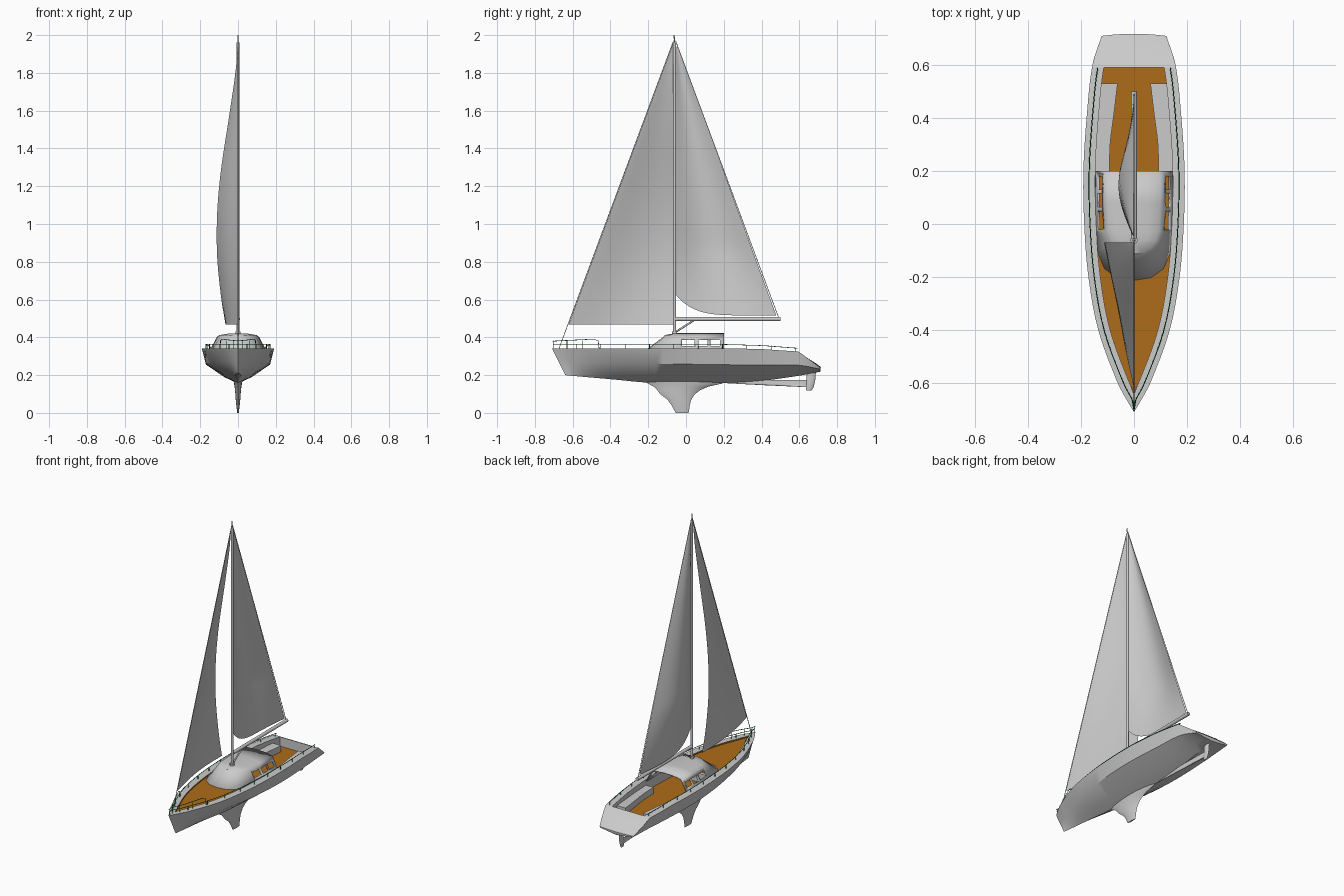
import bpy, bmesh, math

if "Cube" in bpy.data.objects:
    bpy.data.objects.remove(bpy.data.objects["Cube"])


def material(name, color):
    m = bpy.data.materials.new(name)
    m.diffuse_color = color
    m.use_nodes = True
    m.node_tree.nodes["Principled BSDF"].inputs["Base Color"].default_value = m.diffuse_color
    return m


WOOD = material("wood", (0.42, 0.15, 0.01, 1))
GREEN = material("green", (0.0, 0.2, 0.03, 1))


def smooth(table, t):
    """Cubic interpolation through (t, value) pairs."""
    n = len(table)
    t = min(max(t, table[0][0]), table[-1][0])
    i = max(k for k in range(n - 1) if table[k][0] <= t)

    def slope(k):
        a, b = table[max(k - 1, 0)], table[min(k + 1, n - 1)]
        return (b[1] - a[1]) / (b[0] - a[0])
    (t0, a), (t1, b) = table[i], table[i + 1]
    h = t1 - t0
    s = (t - t0) / h
    return ((2*s**3 - 3*s*s + 1) * a + (s**3 - 2*s*s + s) * h * slope(i)
            + (3*s*s - 2*s**3) * b + (s**3 - s*s) * h * slope(i + 1))


def steps(a, b, n):
    return [a + (b - a) * i / n for i in range(n + 1)]


def finish(name, mesh, mat=None, angle=30):
    ob = bpy.data.objects.new(name, mesh)
    bpy.context.collection.objects.link(ob)
    if mat:
        mesh.materials.clear()
        mesh.materials.append(mat)
    bpy.ops.object.select_all(action='DESELECT')
    ob.select_set(True)
    bpy.context.view_layer.objects.active = ob
    bpy.ops.object.shade_smooth_by_angle(angle=math.radians(angle))
    return ob


def loft(name, strips, mat=None, mirror=True, angle=30):
    """Skin each list of point rows, optionally mirrored across x = 0."""
    bm = bmesh.new()
    for sign in ((1, -1) if mirror else (1,)):
        for rows in strips:
            vs = [[bm.verts.new((sign * x, y, z)) for x, y, z in r] for r in rows]
            for a, b in zip(vs, vs[1:]):
                for j in range(len(a) - 1):
                    bm.faces.new((a[j], a[j + 1], b[j + 1], b[j]))
    bmesh.ops.remove_doubles(bm, verts=bm.verts, dist=0.0003)
    bmesh.ops.dissolve_degenerate(bm, edges=bm.edges, dist=0.0001)
    bmesh.ops.recalc_face_normals(bm, faces=bm.faces)
    me = bpy.data.meshes.new(name)
    bm.to_mesh(me)
    bm.free()
    return finish(name, me, mat, angle)


def tubes(name, paths, radius, mat=None, res=2):
    cu = bpy.data.curves.new(name, 'CURVE')
    cu.dimensions = '3D'
    cu.bevel_depth, cu.bevel_resolution, cu.use_fill_caps = radius, res, True
    for pts in paths:
        sp = cu.splines.new('POLY')
        sp.points.add(len(pts) - 1)
        for p, c in zip(sp.points, pts):
            p.co = (*c, 1)
    tmp = bpy.data.objects.new(name + "_path", cu)
    bpy.context.collection.objects.link(tmp)
    dg = bpy.context.evaluated_depsgraph_get()
    me = bpy.data.meshes.new_from_object(tmp.evaluated_get(dg))
    bpy.data.objects.remove(tmp)
    return finish(name, me, mat, 50)


# Hull lines
BEAM = [(-.71, 0), (-.66, .03), (-.6, .062), (-.4, .135), (-.2, .172), (0, .188),
        (.2, .191), (.4, .179), (.6, .157), (.71, .122)]
KEEL = [(-.71, .2), (-.4, .178), (-.2, .16), (0, .155), (.2, .158), (.4, .17), (.6, .197), (.71, .218)]
CHINE_Z = [(-.71, .272), (-.4, .265), (0, .258), (.4, .253), (.6, .252), (.71, .232)]
CHINE_X = [(-.71, .6), (-.4, .74), (0, .87), (.4, .9), (.71, .95)]
SHEER = [(-.71, .342), (.2, .342), (.4, .338), (.59, .325), (.6, .322), (.71, .24)]


def beam(y):
    return max(smooth(BEAM, y), 0)


def sheer(y):
    i = max(k for k in range(5) if SHEER[k][0] <= y + 1e-6)
    (a, p), (b, q) = SHEER[i], SHEER[i + 1]
    return p + (q - p) * (y - a) / (b - a)


def inner(y):
    return max(beam(y) - .045, 0)


def section(y):
    b, zs, zk, zc = beam(y), sheer(y), smooth(KEEL, y), smooth(CHINE_Z, y)
    cx = smooth(CHINE_X, y) * b
    rake = .5 * max(0, (-.3 - y) / .41) ** 2
    pts = [(0, zk), (cx * .42, zk + (zc - zk) * .33), (cx, zc), (b, zs)]
    return [(x, y + rake * (zs - z), z) for x, z in pts]


ys = steps(-.71, .59, 40) + [.6, .63, .66, .69, .71]
stern = section(.71)
loft("hull", [[section(y) for y in ys],
              [[(0, p[1] + .003, p[2]) for p in stern], stern]])
loft("side_deck", [[[(beam(y), y, sheer(y)), (inner(y), y, sheer(y))] for y in steps(-.71, .59, 40)]])
loft("transom", [[[(beam(y) * f, y + .008 * (1 - f * f) * (y > .65), sheer(y)) for f in (0, .35, .7, 1)]
                  for y in (.59, .6, .64, .68, .71)]])

# Foredeck, cockpit well and sole
SOLE = .265
fore, well = steps(-.68, -.08, 20), steps(-.08, .59, 20)
loft("foredeck", [[[(0, y, .333), (inner(y), y, .333), (inner(y), y, sheer(y))] for y in fore]], WOOD)
loft("cockpit_sole", [[[(0, y, SOLE), (inner(y), y, SOLE)] for y in well]], WOOD)
loft("cockpit_walls", [[[(inner(y), y, SOLE), (inner(y), y, sheer(y))] for y in well]]
     + [[[(0, y, SOLE), (0, y, .325)], [(inner(y), y, SOLE), (inner(y), y, .325)]] for y in (-.08, .59)])

# Cockpit seats, with curved inner edges
SEAT = [(.2, .092), (.3, .09), (.42, .075), (.53, .062)]
seat_rows = []
for y in steps(.2, .53, 10):
    s = smooth(SEAT, y)
    seat_rows.append([(s, y, SOLE), (s, y, .305), (inner(y), y, .305), (inner(y), y, SOLE)])
ends = [[[r[0], r[1]], [r[3], r[2]]] for r in (seat_rows[0], seat_rows[-1])]
loft("cockpit_seats", [seat_rows] + ends)

# Cabin shell with a raked rounded front, open aft, with side windows
base = [(.147, .2), (.15, .08), (.147, -.03), (.137, -.11), (.112, -.17), (.065, -.204), (0, -.214)]
top = [(.112, .2), (.112, .08), (.107, -.03), (.094, -.07), (.07, -.096), (.036, -.114), (0, -.12)]
rows = [[(x, y, .332) for x, y in base], [(x, y, .402) for x, y in top],
        [(x * .88, y + .008 * (y < 0), .412) for x, y in top],
        [(x * .5, max(y, -.075 + x * .1), .419) for x, y in top],
        [(0, max(y, -.06), .422) for x, y in top]]
cabin = loft("cabin", [rows], angle=35)
sol = cabin.modifiers.new("thickness", 'SOLIDIFY')
sol.thickness, sol.offset = .006, -1
bm = bmesh.new()
for sx in (-1, 1):
    for y0, y1 in ((-.02, .045), (.065, .115), (.13, .18)):
        r = bmesh.ops.create_cube(bm, size=1)
        for v in r['verts']:
            v.co = (sx * .13 + v.co.x * .09, (y0 + y1) / 2 + v.co.y * (y1 - y0), .37 + v.co.z * .032)
me = bpy.data.meshes.new("window_cutter")
bm.to_mesh(me)
bm.free()
cutter = finish("window_cutter", me)
cutter.hide_render = True
cutter.display_type = 'WIRE'
cut = cabin.modifiers.new("windows", 'BOOLEAN')
cut.operation, cut.solver, cut.object = 'DIFFERENCE', 'EXACT', cutter
bpy.context.view_layer.objects.active = cabin
for m in ("thickness", "windows"):
    bpy.ops.object.modifier_apply(modifier=m)
bpy.data.objects.remove(cutter)


# Keel, skeg and rudder: lens-shaped sections stacked in z
def fin(name, levels):
    strip = []
    for z, y0, y1, t in levels:
        strip.append([(t * math.sin(math.pi * s) ** .7 if 0 < s < 1 else 0, y0 + (y1 - y0) * s, z)
                      for s in steps(0, 1, 10)])
    z, y0, y1, t = levels[-1]
    strip.append([(0, y0 + (y1 - y0) * s, z) for s in steps(0, 1, 10)])
    loft(name, [strip], angle=40)


fin("keel", [(.175, -.24, .23, .025), (.155, -.2, .19, .021), (.138, -.17, .115, .018), (.12, -.152, .075, .016),
             (.1, -.137, .048, .014), (.07, -.098, .028, .012), (.04, -.076, .02, .009), (0, -.055, .014, .004)])
fin("skeg", [(.174, .3, .65, .004), (.158, .2, .65, .005), (.147, .4, .65, .005), (.137, .62, .65, .004)])
fin("rudder", [(.218, .64, .688, .008), (.17, .638, .684, .008), (.135, .634, .675, .007), (.118, .637, .664, .004)])

# Mast, boom and rigging
tubes("mast", [[(0, -.06, .415), (0, -.06, 1.96)]], .008, res=3)
tubes("mast_head", [[(0, -.06, 1.95), (0, -.063, 2.0)]], .003)
tubes("boom", [[(0, -.055, .497), (0, .5, .497)]], .011, res=3)
tubes("boom_strut", [[(0, -.06, .425), (0, .045, .492)]], .005)
tubes("mast_step", [[(0, -.06, .412), (0, -.06, .432)]], .014, res=3)
tubes("stays", [[(0, -.672, .342), (0, -.066, 1.97)], [(0, .492, .5), (0, -.055, 1.97)]], .002, res=1)

# Sails, both bellied to the left
LEECH = [(0, -.066), (.1, -.09), (.25, -.111), (.4, -.11), (.55, -.09), (.75, -.045), (.9, -.013), (1, 0)]
jib, main = [], []
for v in steps(0, 1, 30):
    luff = -.622 + .554 * v
    jib.append([(smooth(LEECH, v) * u ** 1.2 - .025 * math.sin(math.pi * u) * (1 - v),
                 luff + (-.07 - luff) * u, .467 + 1.49 * v) for u in steps(0, 1, 16)])
    belly = .075 * min(1, .25 + 3 * v) * (1 - v) ** .8
    main.append([(-belly * math.sin(math.pi * u), -.05 + u * (.52 * (1 - v) + .008),
                  (.516 + .105 * (1 - u) ** 6) * (1 - v) + 1.94 * v) for u in steps(0, 1, 16)])
loft("jib", [jib], mirror=False, angle=60)
loft("mainsail", [main], mirror=False, angle=60)


# Guard rails, stanchions and bow pulpit
def rail(y, h, s):
    return (s * max(beam(y) - .022, 0), y, sheer(y) + h)


paths = []
for s in (-1, 1):
    paths.append([rail(y, .022 - .008 * max(y, 0), s) for y in steps(-.705, .59, 30)])
    paths += [[rail(y, 0, s), rail(y, .021, s)] for y in steps(-.58, .58, 9)]
    paths.append([rail(y, .038 + .05 * (y + .7), s) for y in steps(-.708, -.49, 8)]
                 + [rail(-.465, .04, s), rail(-.46, 0, s)])
    paths += [[rail(y, 0, s), rail(y, .04, s)] for y in (-.7, -.63, -.55)]
tubes("guard_rails", paths, .0018, GREEN, 1)
